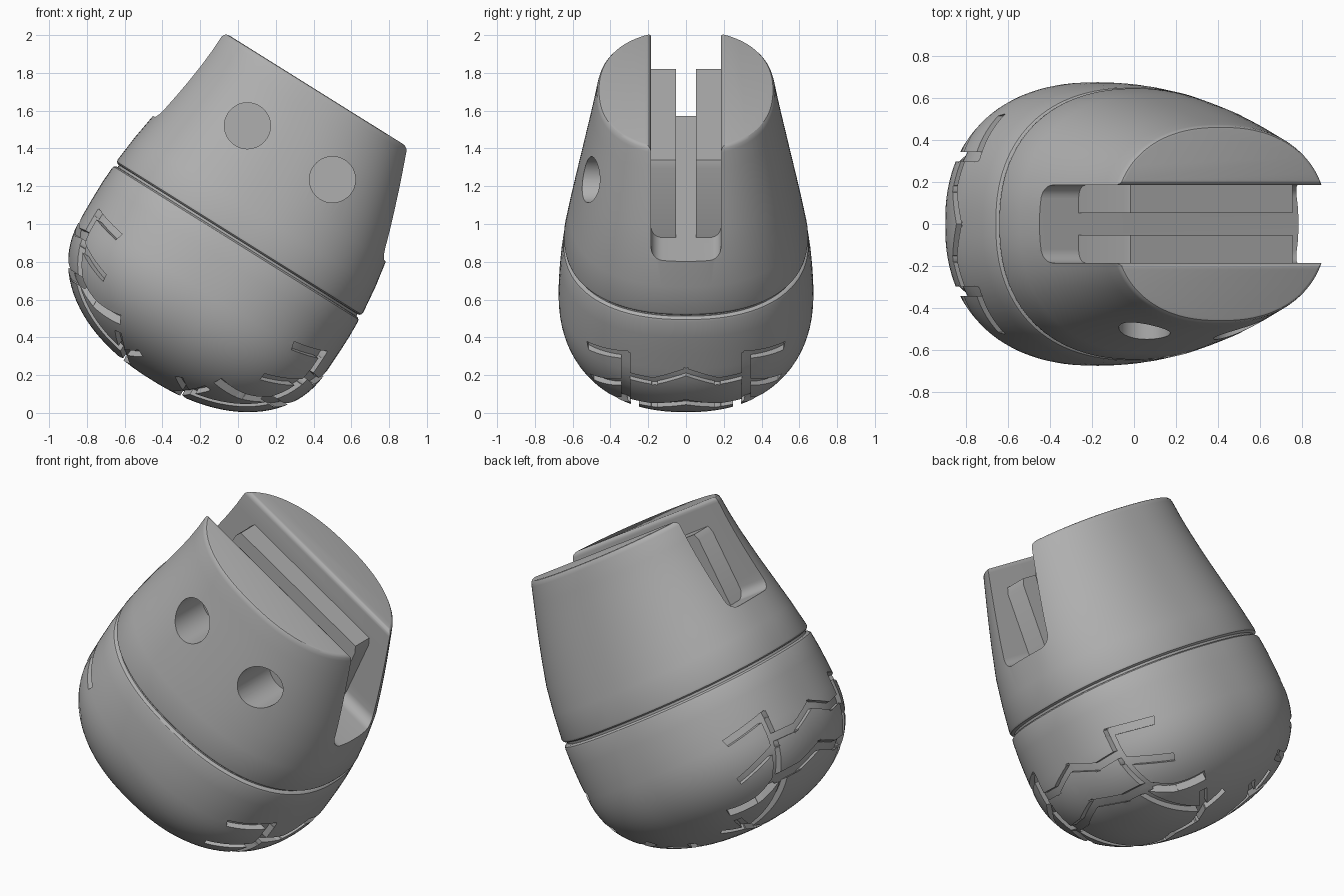
import bpy, bmesh, math
from mathutils import Matrix, Vector

cube = bpy.data.objects.get("Cube")
if cube:
    bpy.data.objects.remove(cube, do_unlink=True)

TILT = Matrix.Rotation(math.radians(32), 4, 'Y')
MID = -0.485          # centre of the base along its long direction
SIDES = 112
OVAL = 2 / 2.3        # squareness of the cross-sections

grey = bpy.data.materials.new("plain grey")
grey.use_nodes = True
colour = (0.43, 0.43, 0.43, 1)
grey.diffuse_color = colour
grey.node_tree.nodes["Principled BSDF"].inputs["Base Color"].default_value = colour


def make(name, bm):
    bmesh.ops.recalc_face_normals(bm, faces=bm.faces)
    me = bpy.data.meshes.new(name)
    bm.to_mesh(me)
    bm.free()
    me.materials.append(grey)
    ob = bpy.data.objects.new(name, me)
    bpy.context.collection.objects.link(ob)
    return ob


def spow(v, e):
    return math.copysign(abs(v) ** e, v)


def loft(name, rings):
    """Stack of rounded oval rings: (height, centre, half length, half width)."""
    bm = bmesh.new()
    angles = [2 * math.pi * i / SIDES for i in range(SIDES)]
    loops = [[bm.verts.new((c + a * spow(math.cos(t), OVAL),
                            b * spow(math.sin(t), OVAL), w)) for t in angles]
             for w, c, a, b in rings]
    for lo, hi in zip(loops, loops[1:]):
        for i in range(SIDES):
            j = (i + 1) % SIDES
            bm.faces.new((lo[i], lo[j], hi[j], hi[i]))
    bm.faces.new(loops[0][::-1])
    bm.faces.new(loops[-1])
    return make(name, bm)


def prism(name, outline, along, start, end):
    """Extrude a closed outline along x or y."""
    bm = bmesh.new()
    place = (lambda p, d: (d, p[0], p[1])) if along == 'X' else (lambda p, d: (p[0], d, p[1]))
    face = bm.faces.new([bm.verts.new(place(p, start)) for p in outline])
    ext = bmesh.ops.extrude_face_region(bm, geom=[face])
    moved = [v for v in ext["geom"] if isinstance(v, bmesh.types.BMVert)]
    shift = end - start
    bmesh.ops.translate(bm, verts=moved, vec=(shift, 0, 0) if along == 'X' else (0, shift, 0))
    return make(name, bm)


def cut(ob, cutter):
    mod = ob.modifiers.new("cut", 'BOOLEAN')
    mod.operation, mod.solver, mod.use_self = 'DIFFERENCE', 'EXACT', True
    mod.object = cutter
    bpy.context.view_layer.objects.active = ob
    bpy.ops.object.modifier_apply(modifier=mod.name)
    bpy.data.objects.remove(cutter, do_unlink=True)


def finish(ob):
    ob.data.transform(TILT)
    bpy.ops.object.select_all(action='DESELECT')
    ob.select_set(True)
    bpy.context.view_layer.objects.active = ob
    bpy.ops.object.shade_smooth_by_angle(angle=math.radians(32))


# Rounded base
def bowl(name, inset=0.0):
    rings = []
    for i in range(24):
        t = 0.05 + (math.pi / 2 - 0.05) * i / 23
        r = math.sin(t) ** (2 / 2.2)
        h = math.cos(t) ** (2 / 2.2)
        rings.append((0.45 - (0.545 - inset) * h, MID,
                      (0.767 - inset) * r, (0.675 - inset) * r))
    for w, a, b in ((0.55, 0.770, 0.671), (0.65, 0.771, 0.663), (0.745, 0.768, 0.651),
                    (0.757, 0.764, 0.647), (0.764, 0.755, 0.638), (0.766, 0.745, 0.628),
                    (0.78, 0.745, 0.628)):
        rings.append((w, MID, a - inset, b - inset))
    return loft(name, rings)


base = bowl("rounded_base")

# Tread grooves, cut to a constant depth
tread = bmesh.new()
count = 0


def strut(p, q, axis, depth, width=0.045):
    global count
    count += 1
    p, q, axis = Vector(p), Vector(q), Vector(axis)
    d = (q - p).normalized()
    rot = Matrix((d, axis.cross(d), axis)).transposed().to_4x4()
    size = Matrix.Diagonal(((q - p).length + width * 0.9, width, depth + count * 0.0007, 1))
    bmesh.ops.create_cube(tread, size=1,
                          matrix=Matrix.Translation((p + q) / 2) @ rot @ size)


def path(points, place, axis, depth):
    for p, q in zip(points, points[1:]):
        strut(place(p), place(q), axis, depth)


# Patterns on the end walls as (side, height), on the underside as (along, side)
wall_paths = [[(0, 0.43), (0.17, 0.36), (0.32, 0.37)],
              [(0, 0.20), (0.17, 0.15), (0.29, 0.15)],
              [(0.32, 0.50), (0.32, 0.16)],
              [(0.32, 0.50), (0.50, 0.46)],
              [(0.32, 0.32), (0.48, 0.24)]]
floor_paths = [[(0.60, 0.31), (0.46, 0.38), (0.32, 0.47)],
               [(0.58, 0.27), (0.20, 0.27)],
               [(0.20, 0.27), (0.27, 0.39)],
               [(0.20, 0.27), (0.13, 0.38)],
               [(0.20, 0.27), (0.16, 0.14), (0.20, 0.0)]]
for end in (1, -1):
    for side in (1, -1):
        for pts in wall_paths:
            path(pts, lambda p: (MID + end * 0.65, side * p[0], p[1]), (1, 0, 0), 0.6)
        for pts in floor_paths:
            path(pts, lambda p: (MID + end * p[0], side * p[1], -0.05), (0, 0, 1), 0.4)
grooves = make("tread_cutter", tread)
cut(grooves, bowl("depth_limit", 0.03))
cut(base, grooves)
finish(base)

# Tapered upper body
upper = loft("upper_body", [
    (0.77, MID, 0.745, 0.628), (0.779, MID, 0.745, 0.628), (0.781, MID, 0.755, 0.636),
    (0.788, MID, 0.763, 0.643), (0.80, MID, 0.766, 0.645), (0.95, -0.486, 0.750, 0.617),
    (1.10, -0.488, 0.726, 0.587), (1.25, -0.499, 0.692, 0.555), (1.35, -0.509, 0.669, 0.534),
    (1.45, -0.521, 0.647, 0.512), (1.55, -0.536, 0.626, 0.491), (1.64, -0.552, 0.609, 0.473),
    (1.657, -0.554, 0.604, 0.468), (1.667, -0.555, 0.596, 0.460), (1.670, -0.555, 0.586, 0.450)])

# Slot through the top, with rounded floor corners and eased rims
half = []
for i in range(7):
    t = math.pi / 2 * i / 6
    half.append((0.125 + 0.06 * math.sin(t), 1.155 - 0.06 * math.cos(t)))
for i in range(5):
    t = math.pi / 2 * i / 4
    half.append((0.213 - 0.028 * math.cos(t), 1.643 + 0.028 * math.sin(t)))
half.append((0.213, 1.9))
outline = half + [(-y, w) for y, w in reversed(half)]
cut(upper, prism("slot_cutter", outline, 'X', -2.0, 1.0))

# Two blind round holes in the front
for x, z in ((0.05, 1.52), (0.50, 1.235)):
    spot = TILT.inverted() @ Vector((x, -0.49, z))
    bm = bmesh.new()
    bmesh.ops.create_cone(bm, cap_ends=True, segments=48, radius1=0.122, radius2=0.122, depth=0.5,
                          matrix=Matrix.Translation(spot) @ Matrix.Rotation(math.pi / 2, 4, 'X'))
    cut(upper, make("hole_cutter", bm))
finish(upper)

# Rails along both slot walls
rail = [(-0.995, 1.06), (-0.995, 1.50), (-0.98, 1.535), (-0.07, 1.535), (-0.05, 1.495), (0.005, 1.06)]
for name, side in (("back_rail", 1), ("front_rail", -1)):
    finish(prism(name, rail, 'Y', side * 0.052, side * 0.195))
